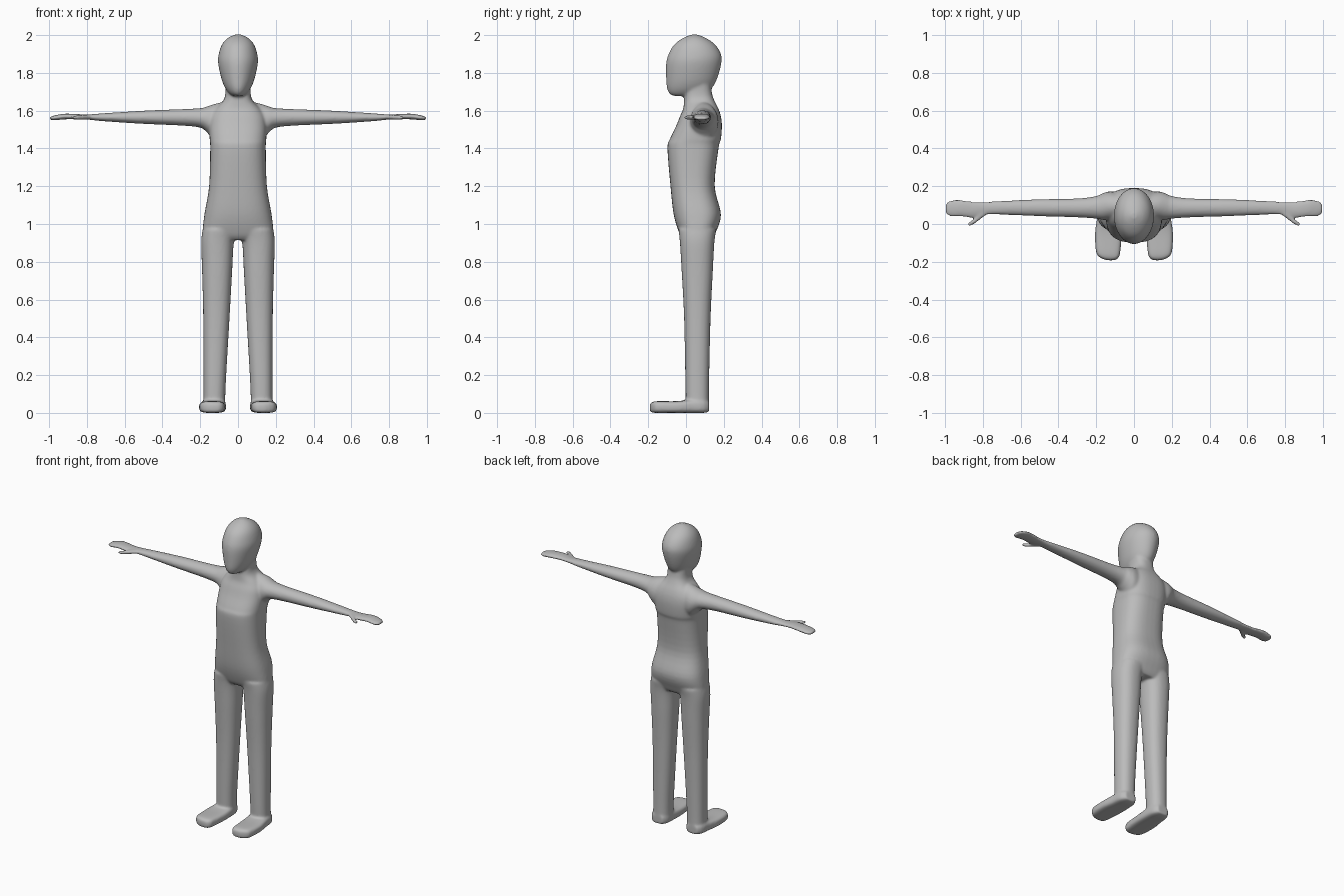
import bpy, bmesh, math

grey = bpy.data.materials.new("plain grey")
grey.diffuse_color = (0.5, 0.5, 0.5, 1)
bm = bmesh.new()


def smooth(keys, steps=5):
    """Catmull-Rom interpolation through the cross-section keys."""
    out = []
    for i in range(len(keys) - 1):
        p0, p1 = keys[max(i - 1, 0)], keys[i]
        p2, p3 = keys[i + 1], keys[min(i + 2, len(keys) - 1)]
        for s in range(steps):
            t = s / steps
            out.append([0.5 * (2 * b + (c - a) * t + (2 * a - 5 * b + 4 * c - d) * t * t
                               + (3 * b - a - 3 * c + d) * t ** 3)
                        for a, b, c, d in zip(p0, p1, p2, p3)])
    return out + [list(keys[-1])]


def loft(keys, place, power=2.0, n=40):
    """Closed tube; key = (station, u min, u max, v min, v max)."""
    rings = []
    for t, u0, u1, v0, v1 in smooth(keys):
        ring = []
        for k in range(n):
            a = 2 * math.pi * k / n
            c, s = math.cos(a), math.sin(a)
            u = (u0 + u1) / 2 + (u1 - u0) / 2 * math.copysign(abs(c) ** (2 / power), c)
            v = (v0 + v1) / 2 + (v1 - v0) / 2 * math.copysign(abs(s) ** (2 / power), s)
            ring.append(bm.verts.new(place(t, u, v)))
        rings.append(ring)
    faces = [bm.faces.new(rings[0]), bm.faces.new(rings[-1])]
    for a, b in zip(rings, rings[1:]):
        for k in range(n):
            faces.append(bm.faces.new((a[k], a[k - 1], b[k - 1], b[k])))
    bmesh.ops.recalc_face_normals(bm, faces=faces)


def upright(t, u, v):
    return (u, v, t)


# torso and neck
loft([(z, -w, w, y0, y1) for z, w, y0, y1 in (
    (0.915, 0.17, -0.01, 0.135), (0.95, 0.187, -0.035, 0.155), (1.05, 0.178, -0.065, 0.185),
    (1.2, 0.153, -0.082, 0.152), (1.4, 0.147, -0.098, 0.172), (1.45, 0.15, -0.085, 0.185),
    (1.52, 0.152, -0.052, 0.19), (1.57, 0.145, -0.032, 0.185), (1.61, 0.12, -0.015, 0.172),
    (1.65, 0.08, -0.01, 0.152), (1.69, 0.067, -0.008, 0.138), (1.76, 0.07, 0.0, 0.13))],
    upright, 2.6)

# head
loft([(z, -w, w, y0, y1) for z, w, y0, y1 in (
    (1.678, 0.025, -0.065, 0.03), (1.69, 0.045, -0.088, 0.09), (1.72, 0.068, -0.101, 0.137),
    (1.77, 0.088, -0.105, 0.165), (1.85, 0.105, -0.105, 0.187), (1.9, 0.102, -0.092, 0.185),
    (1.95, 0.085, -0.062, 0.154), (1.985, 0.054, -0.015, 0.105), (2.003, 0.015, 0.03, 0.06))],
    upright)

for side in (-1, 1):
    def leg_axis(t, u, v): return (side * u, v, t)
    def foot_axis(t, u, v): return (side * u, t, v)
    def arm_axis(t, u, v): return (side * t, u, v)

    # leg
    loft([(0.02, 0.068, 0.183, 0.0, 0.122), (0.15, 0.065, 0.182, -0.003, 0.122),
          (0.5, 0.045, 0.184, -0.01, 0.13), (0.75, 0.031, 0.19, -0.023, 0.142),
          (0.9, 0.022, 0.195, -0.032, 0.15), (0.97, 0.0, 0.187, -0.04, 0.16)],
         leg_axis, 2.3)
    # foot
    loft([(-0.192, 0.105, 0.14, 0.01, 0.045), (-0.18, 0.083, 0.175, 0.002, 0.057),
          (-0.15, 0.073, 0.2, 0, 0.062), (-0.05, 0.064, 0.206, 0, 0.062),
          (0.03, 0.064, 0.195, 0, 0.07), (0.09, 0.07, 0.187, 0, 0.07),
          (0.122, 0.09, 0.165, 0.005, 0.06)], foot_axis, 3.6)
    # arm and hand
    loft([(0.07, 0.02, 0.165, 1.43, 1.648), (0.13, 0.02, 0.172, 1.45, 1.634),
          (0.165, 0.022, 0.163, 1.485, 1.622), (0.2, 0.028, 0.148, 1.51, 1.613),
          (0.3, 0.035, 0.135, 1.521, 1.608), (0.5, 0.041, 0.131, 1.53, 1.6),
          (0.7, 0.049, 0.122, 1.543, 1.587), (0.8, 0.046, 0.117, 1.553, 1.58),
          (0.85, 0.033, 0.118, 1.554, 1.582), (0.92, 0.039, 0.128, 1.554, 1.584),
          (0.97, 0.039, 0.125, 1.549, 1.575), (0.995, 0.055, 0.11, 1.551, 1.568)],
         arm_axis)
    # thumb
    loft([(0.77, 0.055, 0.09, 1.556, 1.578), (0.81, 0.026, 0.07, 1.553, 1.578),
          (0.845, 0.0, 0.03, 1.552, 1.576), (0.877, -0.014, 0.008, 1.554, 1.574)],
         arm_axis)

# one continuous smooth skin over all the parts
mesh = bpy.data.meshes.new("body")
bm.to_mesh(mesh)
bm.free()
mesh.materials.append(grey)
body = bpy.data.objects.new("body", mesh)
bpy.context.collection.objects.link(body)
skin = body.modifiers.new("skin", "REMESH")
skin.mode = "VOXEL"
skin.voxel_size = 0.007
skin.use_smooth_shade = True
soft = body.modifiers.new("soften", "SMOOTH")
soft.factor = 0.5
soft.iterations = 9
